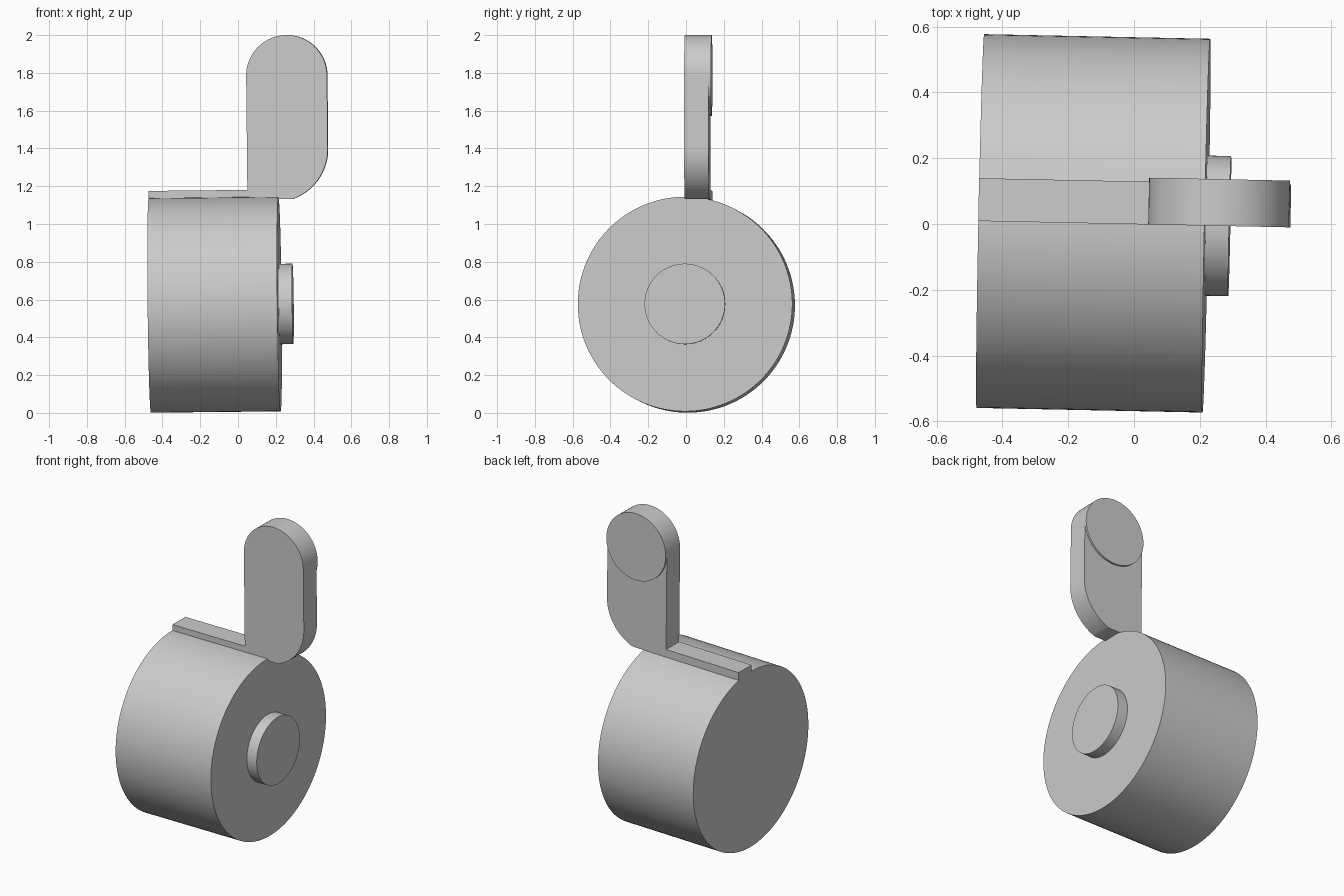
import bpy, bmesh
from math import sin, cos, pi, radians, atan2
from mathutils import Matrix, Vector, Euler

cube = bpy.data.objects.get("Cube")
if cube:
    bpy.data.objects.remove(cube, do_unlink=True)

grey = bpy.data.materials.new("plain grey")
grey.use_nodes = True
grey.diffuse_color = (0.6, 0.6, 0.6, 1)
grey.node_tree.nodes["Principled BSDF"].inputs["Base Color"].default_value = (0.6, 0.6, 0.6, 1)

# The whole assembly leans slightly; parts are built along +x from the drum's end
LEAN = Matrix.Translation((-0.467, 0.009, 0.569)) @ Euler((0, -0.0105, -0.0204)).to_matrix().to_4x4()


def extrude(name, outline, start, direction):
    """Make a solid by extruding a closed loop of points."""
    bm = bmesh.new()
    face = bm.faces.new([bm.verts.new(p) for p in outline])
    side = bmesh.ops.extrude_face_region(bm, geom=[face])["geom"]
    bmesh.ops.translate(bm, vec=direction, verts=[v for v in side if isinstance(v, bmesh.types.BMVert)])
    bmesh.ops.translate(bm, vec=start, verts=bm.verts)
    bmesh.ops.recalc_face_normals(bm, faces=bm.faces)
    mesh = bpy.data.meshes.new(name)
    bm.to_mesh(mesh)
    bm.free()
    mesh.materials.append(grey)
    obj = bpy.data.objects.new(name, mesh)
    bpy.context.collection.objects.link(obj)
    obj.matrix_world = LEAN
    bpy.ops.object.select_all(action="DESELECT")
    obj.select_set(True)
    bpy.context.view_layer.objects.active = obj
    bpy.ops.object.shade_smooth_by_angle(angle=radians(30))
    return obj


def arc(cx, cz, r, a, b, n):
    """Points of an arc in the xz plane."""
    return [(cx + r * cos(a + (b - a) * i / n), 0, cz + r * sin(a + (b - a) * i / n)) for i in range(n + 1)]


def ring(r, n=128):
    """Circle around the x axis."""
    return [(0, r * cos(2 * pi * i / n), r * sin(2 * pi * i / n)) for i in range(n)]


# Drum and its end hub
DRUM_LENGTH = 0.687
extrude("drum", ring(0.568), (0, 0, 0), (DRUM_LENGTH, 0, 0))
extrude("hub", ring(0.213), (DRUM_LENGTH - 0.02, 0, 0), (0.091, 0, 0))

# Lever: mounting strip on the drum joined to a rounded upright paddle
TIP_X, TIP_Z, TIP_R = 0.737, 1.2095, 0.214
STRIP_TOP, STRIP_BOTTOM = 0.606, 0.556
HEEL_R, HEEL_Z = 0.28, 0.82
heel_x = TIP_X + TIP_R - HEEL_R
heel_end = atan2(STRIP_BOTTOM - HEEL_Z, 0.763 - heel_x)
outline = [(0, 0, STRIP_BOTTOM), (0, 0, STRIP_TOP), (TIP_X - TIP_R, 0, STRIP_TOP)]
outline += arc(TIP_X, TIP_Z, TIP_R, pi, 0, 48)
outline += arc(heel_x, HEEL_Z, HEEL_R, 0, heel_end, 24)
extrude("lever", outline, (0, 0, 0), (0, 0.13, 0))

# Thin round pad on the back of the paddle tip
extrude("tip_pad", arc(TIP_X, TIP_Z, TIP_R, 0, 2 * pi, 96)[:-1], (0, 0.13, 0), (0, 0.012, 0))
